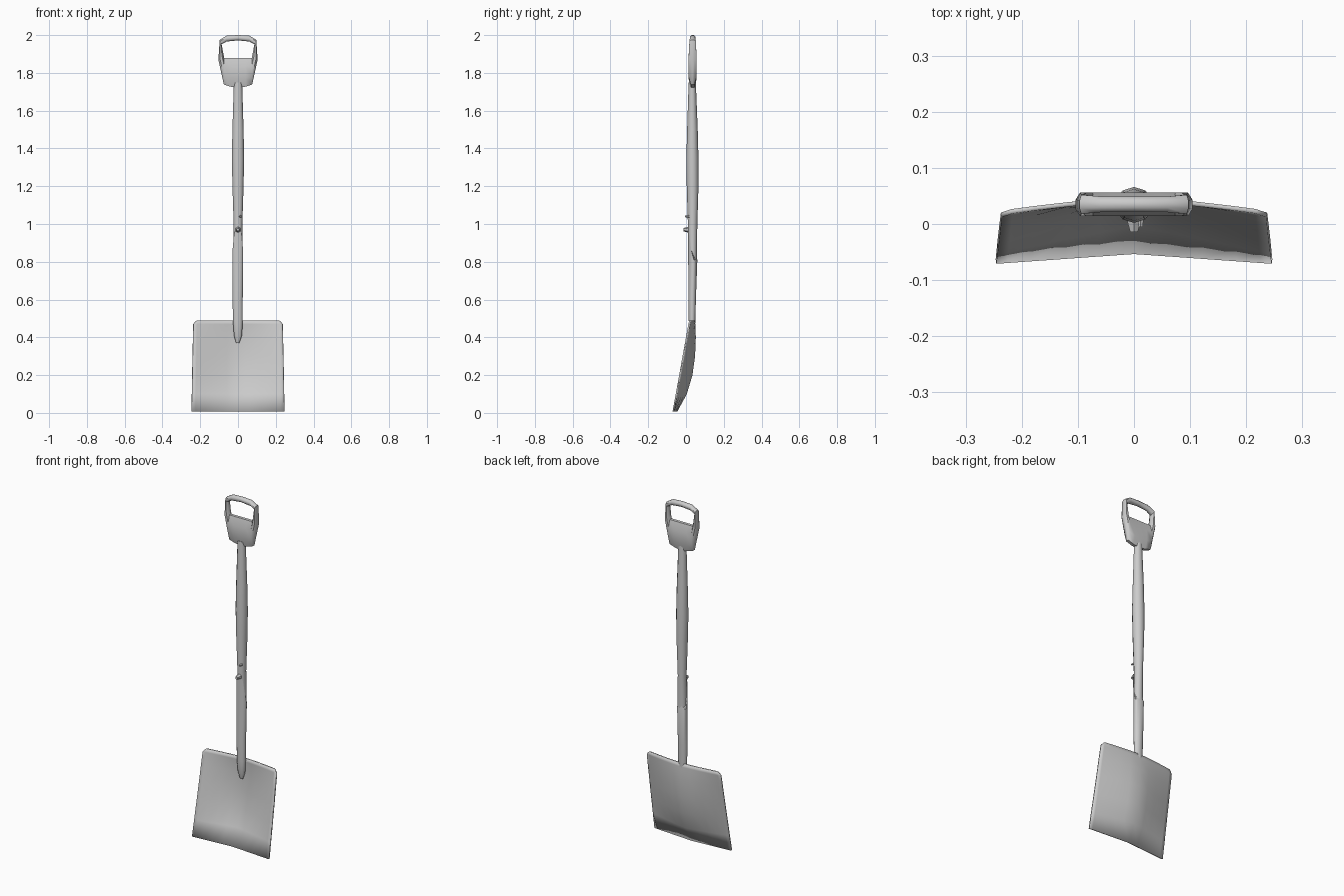
import bpy, bmesh, math
from mathutils import Vector

cube = bpy.data.objects.get("Cube")
if cube:
    bpy.data.objects.remove(cube)

grey = bpy.data.materials.new("worn grey")
grey.use_nodes = True
colour = (0.6, 0.6, 0.6, 1)
grey.diffuse_color = colour
grey.node_tree.nodes["Principled BSDF"].inputs["Base Color"].default_value = colour


def finish(name, bm, angle=40):
    bmesh.ops.recalc_face_normals(bm, faces=bm.faces)
    mesh = bpy.data.meshes.new(name)
    bm.to_mesh(mesh)
    bm.free()
    mesh.materials.append(grey)
    obj = bpy.data.objects.new(name, mesh)
    bpy.context.collection.objects.link(obj)
    bpy.ops.object.select_all(action='DESELECT')
    obj.select_set(True)
    bpy.context.view_layer.objects.active = obj
    bpy.ops.object.shade_smooth_by_angle(angle=math.radians(angle))
    return obj


def skin(bm, rings, closed=False):
    """Join successive rings of vertices with quads."""
    count = len(rings)
    for i in range(count if closed else count - 1):
        a, b = rings[i], rings[(i + 1) % count]
        for j in range(len(a)):
            k = (j + 1) % len(a)
            bm.faces.new((a[j], a[k], b[k], b[j]))
    if not closed:
        bm.faces.new(rings[0])
        bm.faces.new(rings[-1])


def loft(name, sections, sides, front_rise=0.0):
    """Sections are (z, x, y, half width, half depth); the last ring rises at the front."""
    bm = bmesh.new()
    rings = []
    for z, x, y, w, d in sections:
        ring = []
        for j in range(sides):
            a = math.tau * (j + 0.5) / sides
            rise = front_rise * max(0, -math.sin(a)) if z == sections[-1][0] else 0
            ring.append(bm.verts.new((x + w * math.cos(a), y + d * math.sin(a), z + rise)))
        rings.append(ring)
    skin(bm, rings)
    return finish(name, bm)


# Swelling wooden shaft
loft("shaft", [(0.48, -0.002, 0.033, 0.022, 0.016), (0.82, 0, 0.035, 0.026, 0.022),
               (1.0, 0, 0.035, 0.024, 0.025), (1.2, 0, 0.035, 0.031, 0.031),
               (1.35, 0, 0.034, 0.034, 0.032), (1.5, 0, 0.034, 0.031, 0.028),
               (1.75, 0, 0.033, 0.023, 0.019)], 10)

# Metal socket with a long strap up the front and a tongue on the blade
loft("socket", [(0.37, -0.002, 0.036, 0.009, 0.008), (0.41, 0, 0.032, 0.022, 0.014),
                (0.48, -0.001, 0.032, 0.026, 0.018), (0.6, -0.002, 0.033, 0.028, 0.02),
                (0.81, -0.001, 0.035, 0.029, 0.026)], 12, 0.19)

# Rivets through the strap
for label, x, y, z, size in (("lower_rivet", 0, -0.001, 0.97, 0.016),
                             ("upper_rivet", 0.012, 0.008, 1.04, 0.008)):
    bm = bmesh.new()
    bmesh.ops.create_cone(bm, cap_ends=True, segments=6, radius1=size,
                          radius2=size * 0.5, depth=0.026)
    for v in bm.verts:
        v.co = Vector((x + v.co.x, y - v.co.z, z + v.co.y))
    finish(label, bm, 20)

# Dished blade: straight side edges with a curved centre spine
spine = [(0.008, -0.05), (0.1, 0.0), (0.2, 0.03), (0.3, 0.044), (0.4, 0.048),
         (0.47, 0.045), (0.49, 0.043)]
half = [0, 0.25, 0.5, 0.75, 0.92, 1]
across = [-u for u in reversed(half[1:])] + half
bm = bmesh.new()
rows = []
for z, mid in spine:
    t = (z - 0.008) / 0.482
    edge = -0.067 + 0.087 * t
    row = []
    for u in across:
        width = 0.246 - 0.01 * t
        if z > 0.48 and abs(u) == 1:
            width -= 0.012
        bend = 1 - abs(u) ** (1 + 0.5 * t)
        drop = 0.004 if z > 0.48 and abs(u) == 1 else 0
        row.append(bm.verts.new((u * width, edge + (mid - edge) * bend, z - drop)))
    rows.append(row)
for low, high in zip(rows, rows[1:]):
    for j in range(len(low) - 1):
        bm.faces.new((low[j], low[j + 1], high[j + 1], high[j]))
blade = finish("blade", bm)
thick = blade.modifiers.new("plate thickness", 'SOLIDIFY')
thick.thickness = 0.008
thick.offset = 0

# D handle: matching outer and inner outline points, half of them mirrored
outline = [((0, 1.72), (0, 1.88), 0.021), ((0.04, 1.727), (0.04, 1.88), 0.021),
           ((0.075, 1.738), (0.073, 1.88), 0.021), ((0.104, 1.87), (0.077, 1.9), 0.021),
           ((0.097, 1.975), (0.087, 1.952), 0.017), ((0.06, 1.997), (0.06, 1.966), 0.014),
           ((0, 2.0), (0, 1.972), 0.014)]
outline += [((-o[0], o[1]), (-i[0], i[1]), d) for o, i, d in reversed(outline[1:-1])]
bm = bmesh.new()
rings = []
for outer, inner, depth in outline:
    o, i = Vector(outer), Vector(inner)
    ring = []
    for j in range(8):
        a = math.tau * (j + 0.5) / 8
        p = o.lerp(i, 0.5 - 0.5 * math.cos(a) / math.cos(math.pi / 8))
        y = 0.035 + depth * math.sin(a) / math.cos(math.pi / 8)
        ring.append(bm.verts.new((p.x, y, p.y)))
    rings.append(ring)
skin(bm, rings, closed=True)
finish("grip", bm, 50)
